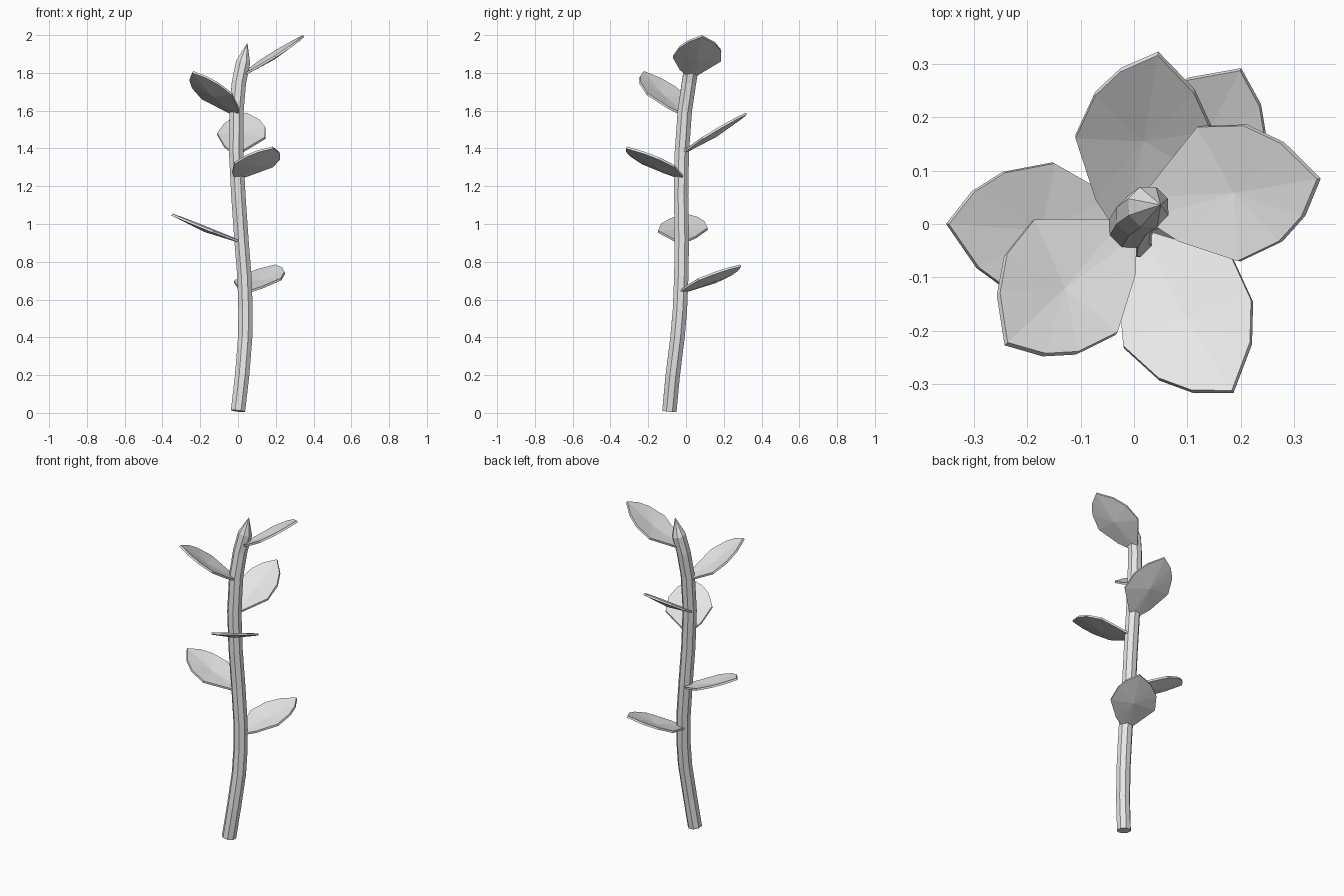
import bpy
import bmesh
import math
from mathutils import Vector

if "Cube" in bpy.data.objects:
    bpy.data.objects.remove(bpy.data.objects["Cube"], do_unlink=True)

SIDES = 8
UP = Vector((0, 0, 1))

grey = bpy.data.materials.new("plain_grey")
grey.use_nodes = True
grey.diffuse_color = (0.8, 0.8, 0.8, 1)
grey.node_tree.nodes["Principled BSDF"].inputs["Base Color"].default_value = (0.8, 0.8, 0.8, 1)


def finish(bm, name):
    bmesh.ops.recalc_face_normals(bm, faces=bm.faces)
    mesh = bpy.data.meshes.new(name)
    bm.to_mesh(mesh)
    bm.free()
    mesh.materials.append(grey)
    obj = bpy.data.objects.new(name, mesh)
    bpy.context.collection.objects.link(obj)
    return obj


def make_stem(path, radius, tip):
    """Sweep a ring along the path and close it with a pointed bud."""
    bm = bmesh.new()
    rings = []
    for i, centre in enumerate(path):
        tangent = (path[min(i + 1, len(path) - 1)] - path[max(i - 1, 0)]).normalized()
        across = Vector((0, 1, 0)).cross(tangent).normalized()
        other = tangent.cross(across)
        ring = []
        for k in range(SIDES):
            a = math.tau * (k + 0.5) / SIDES
            ring.append(bm.verts.new(centre + radius * (across * math.cos(a) + other * math.sin(a))))
        rings.append(ring)
    for low, high in zip(rings, rings[1:]):
        for k in range(SIDES):
            n = (k + 1) % SIDES
            bm.faces.new((low[k], low[n], high[n], high[k]))
    bm.faces.new(rings[0])
    point = bm.verts.new(tip)
    for k in range(SIDES):
        bm.faces.new((rings[-1][k], rings[-1][(k + 1) % SIDES], point))
    return finish(bm, "stem")


# Leaf outline: fraction of the length, then sideways offset
OUTLINE = [(0.0, 0.02), (0.17, 0.073), (0.48, 0.128), (0.73, 0.104), (0.88, 0.064),
           (1.0, 0.0), (0.83, -0.078), (0.64, -0.122), (0.38, -0.134), (0.1, -0.05), (0.0, -0.02)]


def make_leaf(name, base, tip, flip):
    """Shallow faceted cup, thickened into a thin blade."""
    along = tip - base
    side = UP.cross(along).normalized()
    up = along.normalized().cross(side)
    bm = bmesh.new()
    rim = [bm.verts.new(base + along * u + side * v * flip) for u, v in OUTLINE]
    middle = bm.verts.new(base + along * 0.5 - up * 0.016)
    for i, vert in enumerate(rim):
        bm.faces.new((vert, rim[(i + 1) % len(rim)], middle))
    leaf = finish(bm, name)
    blade = leaf.modifiers.new("blade_thickness", "SOLIDIFY")
    blade.thickness = 0.012
    blade.offset = 0
    return leaf


# Gently swaying stem
path = [Vector(p) for p in (
    (0, -0.088, 0.01), (0.022, -0.07, 0.2), (0.038, -0.045, 0.4), (0.04, -0.032, 0.55),
    (0.034, -0.025, 0.72), (0.018, -0.022, 0.92), (0.002, -0.026, 1.15),
    (-0.01, -0.022, 1.38), (-0.008, -0.006, 1.6), (0.005, 0.016, 1.75), (0.027, 0.032, 1.855))]
make_stem(path, 0.041, Vector((0.05, 0.036, 1.96)))

# Leaves spiralling up the stem: base, tip, mirrored or not
leaves = [
    ((0.035, -0.025, 0.64), (0.2, 0.29, 0.78), -1),
    ((0.015, -0.025, 0.905), (-0.35, 0.0, 1.05), -1),
    ((0.0, -0.022, 1.245), (0.185, -0.315, 1.405), -1),
    ((-0.01, -0.02, 1.375), (0.045, 0.32, 1.585), 1),
    ((-0.01, -0.008, 1.58), (-0.24, -0.225, 1.805), 1),
    ((0.018, 0.03, 1.785), (0.347, 0.085, 1.995), -1),
]
for number, (base, tip, flip) in enumerate(leaves, 1):
    make_leaf(f"leaf_{number}", Vector(base), Vector(tip), flip)
